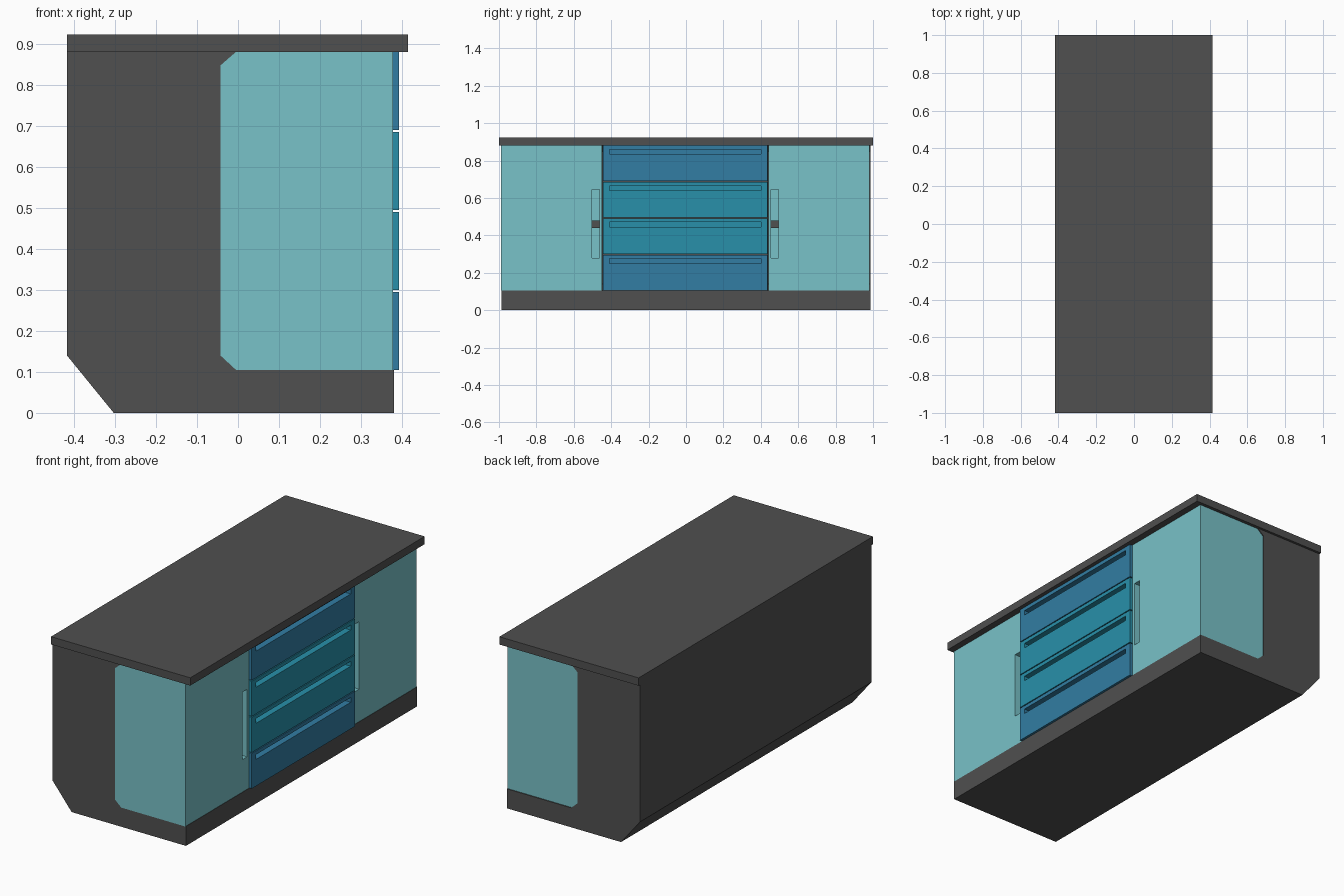
import bpy, bmesh

if "Cube" in bpy.data.objects:
    bpy.data.objects.remove(bpy.data.objects["Cube"])

CY = -0.004  # centre line of the door and drawer fronts


def material(name, rgb):
    m = bpy.data.materials.new(name)
    m.diffuse_color = (*rgb, 1)
    m.use_nodes = True
    m.node_tree.nodes["Principled BSDF"].inputs["Base Color"].default_value = m.diffuse_color
    return m


GREY = material("dark_grey", (0.08, 0.08, 0.08))
AQUA = material("aqua", (0.19, 0.54, 0.58))
BLUE = material("blue", (0.032, 0.205, 0.366))
TEAL = material("teal", (0.021, 0.28, 0.40))


def extrude(name, profile, y0, y1, mat):
    """Extrude an (x, z) outline from y0 to y1."""
    bm = bmesh.new()
    face = bm.faces.new([bm.verts.new((x, y0, z)) for x, z in profile])
    new = bmesh.ops.extrude_face_region(bm, geom=[face])["geom"]
    verts = [g for g in new if isinstance(g, bmesh.types.BMVert)]
    bmesh.ops.translate(bm, verts=verts, vec=(0, y1 - y0, 0))
    bmesh.ops.recalc_face_normals(bm, faces=bm.faces)
    mesh = bpy.data.meshes.new(name)
    bm.to_mesh(mesh)
    bm.free()
    ob = bpy.data.objects.new(name, mesh)
    bpy.context.collection.objects.link(ob)
    mesh.materials.append(mat)
    return ob


def box(name, x, y, z, mat):
    outline = [(x[0], z[0]), (x[1], z[0]), (x[1], z[1]), (x[0], z[1])]
    return extrude(name, outline, y[0], y[1], mat)


def cut_pocket(ob, x, y, z):
    """Cut a rectangular finger pull and discard the cutter."""
    cutter = box("pull_cutter", x, y, z, ob.data.materials[0])
    cutter.hide_render = True
    mod = ob.modifiers.new("pull", 'BOOLEAN')
    mod.operation = 'DIFFERENCE'
    mod.solver = 'EXACT'
    mod.object = cutter
    bpy.context.view_layer.objects.active = ob
    bpy.ops.object.modifier_apply(modifier=mod.name)
    bpy.data.objects.remove(cutter)


# Worktop
box("worktop", (-0.417, 0.415), (-1, 1), (0.88, 0.922), GREY)

# Carcass: chamfered back foot, notch at the front for the cupboards
notch = [(-0.005, 0.105), (-0.043, 0.14), (-0.043, 0.847), (-0.005, 0.88)]
extrude("carcass", [(-0.417, 0.88), (-0.417, 0.14), (-0.303, 0), (0.38, 0),
                    (0.38, 0.105)] + notch, -0.987, 0.987, GREY)
box("drawer_housing", (-0.043, 0.345), (CY - 0.442, CY + 0.442),
    (0.105, 0.88), GREY)

# Cupboards wrapping round each end, with a vertical pull and a latch
for side, s in (("left", -1), ("right", 1)):
    cupboard = extrude(side + "_cupboard",
                       [(0.378, 0.88), (0.378, 0.105)] + notch,
                       *sorted((CY + s * 0.444, CY + s * 0.986)), AQUA)
    pull = sorted((CY + s * 0.458, CY + s * 0.498))
    cut_pocket(cupboard, (0.335, 0.45), pull, (0.28, 0.645))
    box(side + "_latch", (0.325, 0.345), pull, (0.44, 0.48), GREY)

# Four drawers, each with a long horizontal pull
for i, mat in enumerate((BLUE, TEAL, TEAL, BLUE)):
    z0 = 0.105 + i * 0.195
    z1 = z0 + 0.19
    drawer = box(f"drawer_{i + 1}", (0.345, 0.393),
                 (CY - 0.44, CY + 0.44), (z0, z1), mat)
    cut_pocket(drawer, (0.36, 0.45), (CY - 0.405, CY + 0.405),
               (z1 - 0.046, z1 - 0.02))
